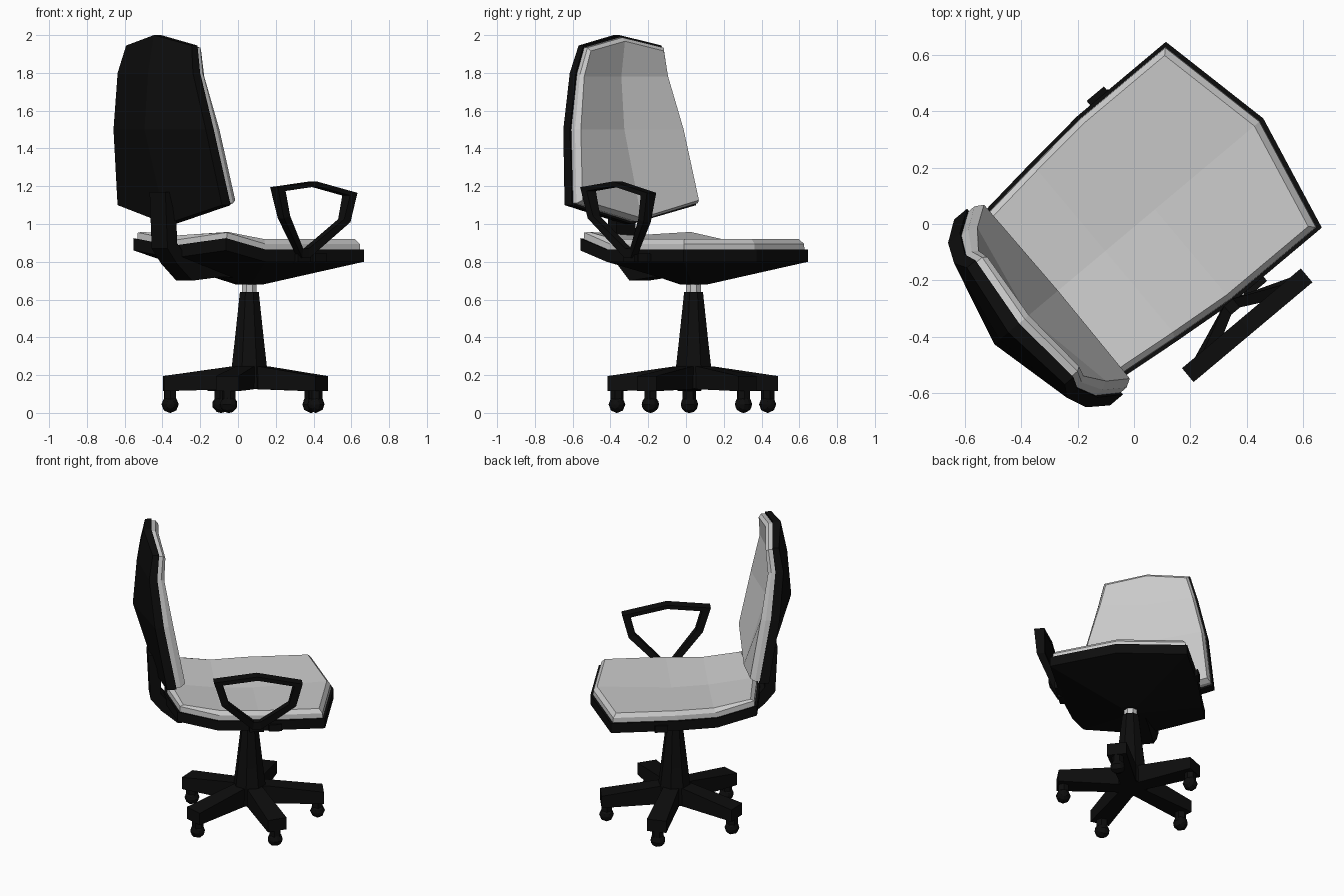
import bpy, bmesh
from math import radians, cos, sin, tau
from mathutils import Matrix, Vector

if "Cube" in bpy.data.objects:
    bpy.data.objects.remove(bpy.data.objects["Cube"])

black = bpy.data.materials.new("black_plastic")
black.diffuse_color = (0.004, 0.004, 0.004, 1)
black.use_nodes = True
black.node_tree.nodes["Principled BSDF"].inputs["Base Color"].default_value = black.diffuse_color

AXIS = Matrix.Translation((0.06, 0.04, 0))              # column position
TURN = AXIS @ Matrix.Rotation(radians(40), 4, 'Z')      # seat frame: +x forward, +y sitter's left


def finish(name, bm, matrix, mat=black):
    bm.transform(matrix)
    bmesh.ops.recalc_face_normals(bm, faces=bm.faces)
    me = bpy.data.meshes.new(name)
    bm.to_mesh(me)
    bm.free()
    ob = bpy.data.objects.new(name, me)
    bpy.context.collection.objects.link(ob)
    if mat:
        me.materials.append(mat)
    return ob


def slab(name, outline, layers, place, mat):
    """Loft mirrored outlines. outline: edge (s, half width) and middle s per row.
    layers: (inset, edge depths, middle depths)."""
    edge, mid, centre = outline
    bm = bmesh.new()
    rings = []
    for k, te, tm in layers:
        sc = lambda s: centre + (s - centre) * (1 - k)
        M = [bm.verts.new(place(sc(s), 0, t)) for s, t in zip(mid, tm)]
        A, B = [[bm.verts.new(place(sc(s), sg * h * (1 - k), t))
                 for (s, h), t in zip(edge, te)] for sg in (1, -1)]
        rings.append(([M[0]] + A + [M[-1]] + B[::-1], M, A, B))
    for r0, r1 in zip(rings, rings[1:]):
        a, b = r0[0], r1[0]
        for i in range(len(a)):
            j = (i + 1) % len(a)
            bm.faces.new((a[i], a[j], b[j], b[i]))
    for _, M, A, B in (rings[0], rings[-1]):
        for i in range(len(M) - 1):
            bm.faces.new((M[i], A[i], A[i + 1], M[i + 1]))
            bm.faces.new((M[i], M[i + 1], B[i + 1], B[i]))
    for m in rings[1:-1]:                                # remove unused inner middle points
        for v in m[1][1:-1]:
            bm.verts.remove(v)
    return finish(name, bm, TURN, mat)


def loft(name, rings, matrix, mat=black):
    bm = bmesh.new()
    vs = [[bm.verts.new(p) for p in r] for r in rings]
    for a, b in zip(vs, vs[1:]):
        for i in range(len(a)):
            j = (i + 1) % len(a)
            bm.faces.new((a[i], a[j], b[j], b[i]))
    bm.faces.new(vs[0])
    bm.faces.new(vs[-1])
    return finish(name, bm, matrix, mat)


def circle(r, z, n=8):
    return [(r * cos((i + .5) * tau / n), r * sin((i + .5) * tau / n), z) for i in range(n)]


def rect(x, w, z0, z1):
    return [(x, -w, z0), (x, w, z0), (x, w, z1), (x, -w, z1)]


def lift(z, *d):
    return [z + e for e in d]


# Seat: tapered shell pan and bevelled, slightly dished cushion
seat = ([(-.48, .38), (-.23, .407), (.02, .43), (.43, .43)], [-.53, -.23, .02, .52], 0)
flat = lambda s, w, t: (s, w, t)
rise, dip = (.06, 0, 0, 0), (.02, -.015, -.025, 0)
slab("seat_shell", seat, [(.88, [.68] * 4, [.68] * 4),
                          (0, lift(.80, *rise), lift(.80, .02, 0, 0, 0)),
                          (0, lift(.865, *rise), lift(.865, .02, -.03, -.04, 0))], flat, black)
slab("seat_cushion", seat, [(.03, lift(.86, *rise), lift(.86, .02, -.03, -.04, 0)),
                            (.035, lift(.895, *rise), lift(.895, *dip)),
                            (.08, lift(.92, .038, 0, 0, 0), lift(.92, *dip))], flat, None)

# Backrest: curved shell and cushion
back = ([(1.10, .43), (1.5, .38), (1.8, .31), (1.945, .27)], [1.0, 1.5, 1.8, 2.0], 1.5)
upright = lambda s, w, t: (t, w, s)
slab("back_shell", back, [(0, (-.55, -.62, -.65, -.625), (-.575, -.725, -.70, -.66)),
                          (0, (-.49, -.565, -.60, -.585), (-.51, -.62, -.63, -.61))], upright, black)
slab("back_cushion", back, [(.025, (-.50, -.575, -.61, -.59), (-.52, -.62, -.63, -.615)),
                            (.025, (-.465, -.535, -.575, -.56), (-.47, -.60, -.61, -.585)),
                            (.065, (-.435, -.505, -.555, -.545), (-.43, -.57, -.595, -.565))], upright, None)

# Bent bracket joining seat to backrest
bar = [(-.635, 1.17), (-.62, .87), (-.555, .79), (-.45, .70), (-.25, .72), (0, .71),
       (0, .78), (-.38, .78), (-.50, .84), (-.555, .90), (-.56, 1.17)]
loft("back_bracket", [[(x, s * .065, z) for x, z in bar] for s in (-1, 1)], TURN)

# Single armrest loop on the sitter's right: (forward, right, height, half width)
path = [(-.27, .525, 1.195, .032), (0, .525, 1.225, .032), (.28, .525, 1.165, .032),
        (.24, .522, 1.01, .025), (.03, .44, .82, .02), (-.02, .44, .82, .02), (-.22, .522, 1.03, .025)]
hub = Vector((0.01, 1.09))
bm = bmesh.new()
sections = []
for u, v, z, w in path:
    p = Vector((u, z))
    q = hub + (p - hub) * .81
    sections.append([bm.verts.new((a.x, -(v + s), a.y))
                     for a, s in ((p, -w), (p, w), (q, w), (q, -w))])
for i, a in enumerate(sections):
    b = sections[(i + 1) % len(sections)]
    for j in range(4):
        k = (j + 1) % 4
        bm.faces.new((a[j], a[k], b[k], b[j]))
finish("armrest", bm, TURN)

# Armrest foot, and mounts under both seat sides (the left one is left as a stub)
for label, side, u0, u1 in (("right_arm_mount", -1, .08, .16), ("left_arm_mount", 1, .08, .16),
                            ("armrest_foot", -1, -.04, .05)):
    loft(label, [[(u, side * y, z) for y, z in ((.30, .78), (.45, .80), (.45, .845), (.30, .82))]
                 for u in (u0, u1)], TURN)

# Gas lift and tapered column
loft("gas_lift", [circle(.042, .6), circle(.042, .70)], AXIS, None)
loft("column", [circle(.105, .13), circle(.10, .25), circle(.084, .38),
                circle(.062, .57), circle(.054, .64)], AXIS)

# Five-arm base with casters
for n in range(5):
    m = AXIS @ Matrix.Rotation(radians(183 + 72 * n), 4, 'Z')
    loft(f"base_leg_{n + 1}", [rect(0, .05, .13, .25), rect(.10, .05, .125, .245),
                               rect(.455, .062, .115, .195)], m)
    bm = bmesh.new()
    at = Matrix.Translation((.42, 0, .045))
    bmesh.ops.create_uvsphere(bm, u_segments=8, v_segments=6, radius=.046,
                              matrix=at @ Matrix.Rotation(radians(90), 4, 'X'))
    bmesh.ops.create_cone(bm, cap_ends=True, segments=6, radius1=.036, radius2=.036, depth=.06,
                          matrix=Matrix.Translation((.42, 0, .095)))
    finish(f"caster_{n + 1}", bm, m)
